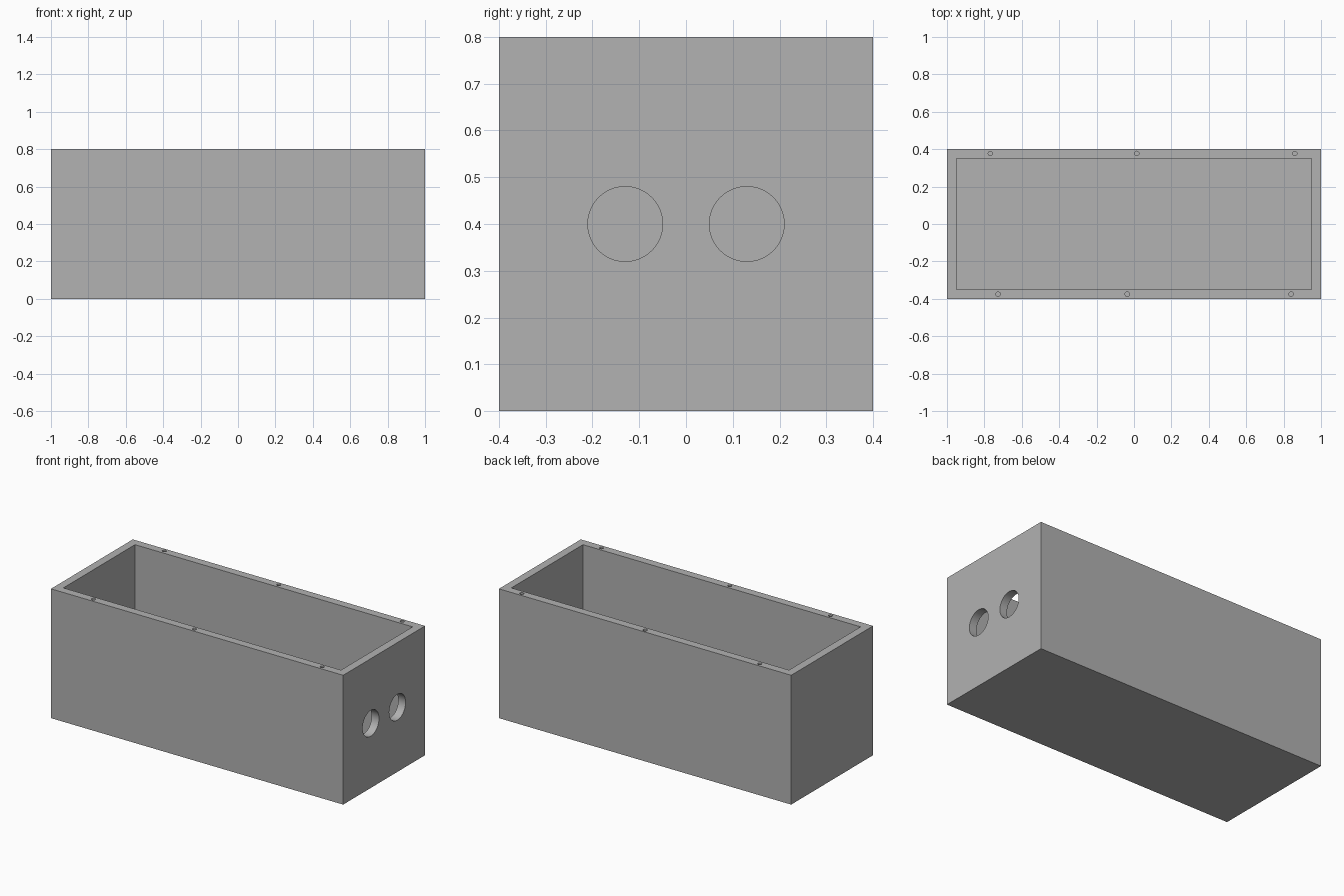
import bpy
import math
from mathutils import Vector

cube = bpy.data.objects.get("Cube")
if cube:
    bpy.data.objects.remove(cube, do_unlink=True)

LENGTH, WIDTH, HEIGHT, WALL = 2.0, 0.8, 0.8, 0.05

grey = bpy.data.materials.new("plain_grey")
grey.use_nodes = True
colour = (0.445, 0.445, 0.445, 1)
grey.diffuse_color = colour
grey.node_tree.nodes["Principled BSDF"].inputs["Base Color"].default_value = colour


def block(name, size, centre):
    bpy.ops.mesh.primitive_cube_add(size=1, location=centre)
    obj = bpy.context.object
    obj.name = name
    obj.scale = size
    bpy.ops.object.transform_apply(location=True, rotation=False, scale=True)
    obj.data.materials.append(grey)
    return obj


def rod(name, radius, depth, centre, sides, axis="Z"):
    turn = (0, math.pi / 2, 0) if axis == "X" else (0, 0, 0)
    bpy.ops.mesh.primitive_cylinder_add(
        vertices=sides, radius=radius, depth=depth, location=centre, rotation=turn)
    obj = bpy.context.object
    obj.name = name
    obj.data.materials.append(grey)
    return obj


def cut(target, cutter):
    cutter.hide_render = True
    mod = target.modifiers.new(cutter.name, "BOOLEAN")
    mod.operation = "DIFFERENCE"
    mod.solver = "EXACT"
    mod.object = cutter
    bpy.context.view_layer.objects.active = target
    bpy.ops.object.modifier_apply(modifier=mod.name)
    bpy.data.objects.remove(cutter, do_unlink=True)


# Open-topped box with even walls and floor
box = block("open_box", (LENGTH, WIDTH, HEIGHT), (0, 0, HEIGHT / 2))
cut(box, block("cavity", (LENGTH - 2 * WALL, WIDTH - 2 * WALL, HEIGHT),
               (0, 0, HEIGHT / 2 + WALL)))

# Two round ports through the left end wall
for side in (-1, 1):
    cut(box, rod("port", 0.08, 4 * WALL, (LENGTH / 2, side * 0.13, HEIGHT / 2), 64, "X"))

# Small screw holes in the rim, unevenly spaced
rim_holes = {0.377: (-0.768, 0.015, 0.86), -0.375: (-0.727, -0.036, 0.84)}
for y, row in rim_holes.items():
    for x in row:
        cut(box, rod("screw_hole", 0.012, 0.2, Vector((x, y, HEIGHT)), 24))

# Smooth hole walls, crisp box edges
bpy.ops.object.select_all(action="DESELECT")
box.select_set(True)
bpy.context.view_layer.objects.active = box
bpy.ops.object.shade_smooth_by_angle(angle=math.radians(30))
